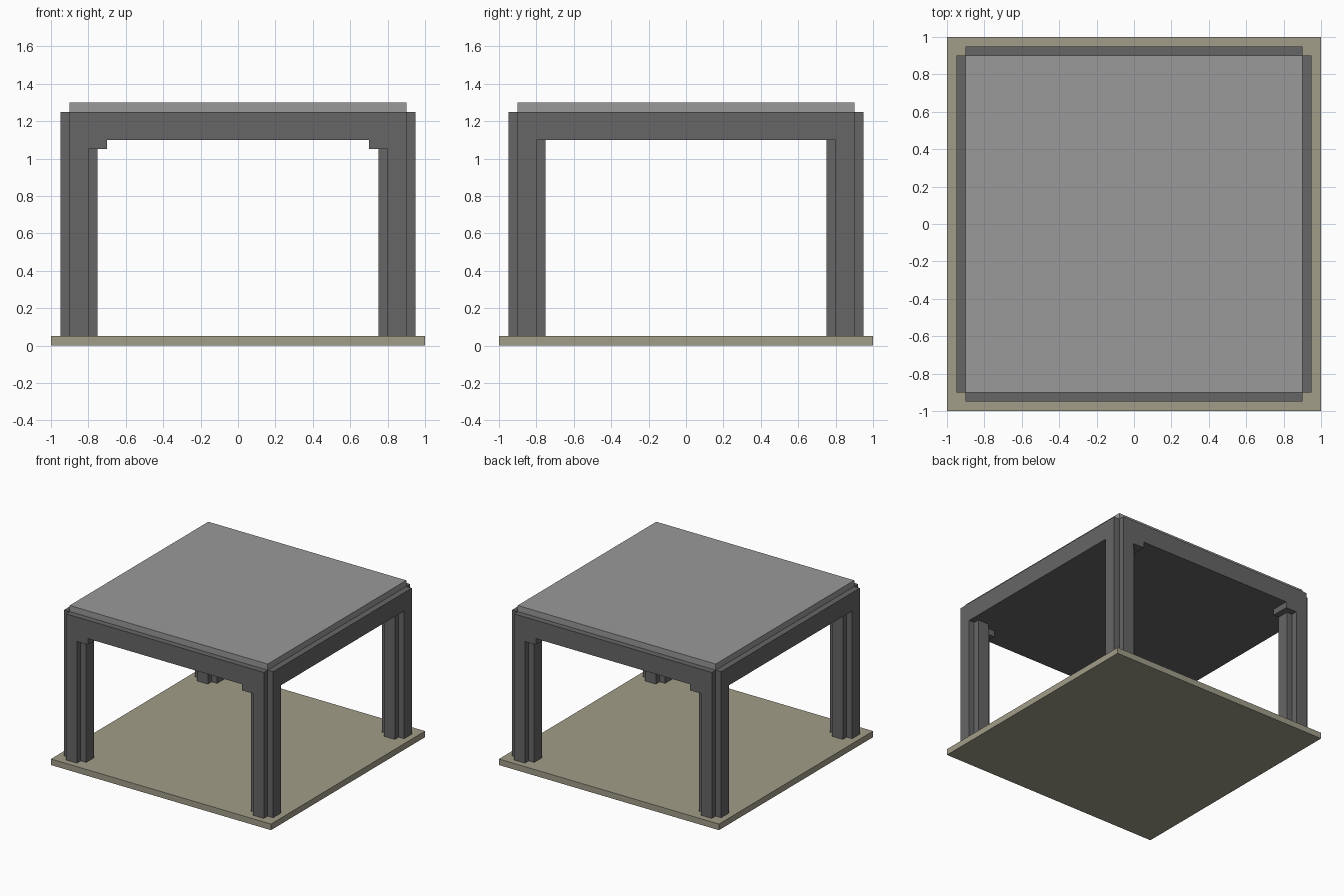
import bpy
import bmesh

if "Cube" in bpy.data.objects:
    bpy.data.objects.remove(bpy.data.objects["Cube"])


def material(name, rgb):
    m = bpy.data.materials.new(name)
    m.diffuse_color = (*rgb, 1.0)
    m.use_nodes = True
    m.node_tree.nodes["Principled BSDF"].inputs["Base Color"].default_value = m.diffuse_color
    return m


DARK = material("dark grey", (0.133, 0.133, 0.133))
LIGHT = material("light grey", (0.319, 0.319, 0.319))
STONE = material("stone beige", (0.356, 0.337, 0.250))


def prism(name, outline, z0, z1, mat):
    """Extrude a flat xy outline from z0 to z1."""
    bm = bmesh.new()
    face = bm.faces.new([bm.verts.new((x, y, z0)) for x, y in outline])
    top = bmesh.ops.extrude_face_region(bm, geom=[face])["geom"]
    verts = [v for v in top if isinstance(v, bmesh.types.BMVert)]
    bmesh.ops.translate(bm, verts=verts, vec=(0, 0, z1 - z0))
    bmesh.ops.recalc_face_normals(bm, faces=bm.faces)
    mesh = bpy.data.meshes.new(name)
    bm.to_mesh(mesh)
    bm.free()
    mesh.materials.append(mat)
    obj = bpy.data.objects.new(name, mesh)
    bpy.context.collection.objects.link(obj)
    return obj


def rect(x0, x1, y0, y1):
    return [(x0, y0), (x1, y0), (x1, y1), (x0, y1)]


def plus(cx, cy, long, short):
    """Square outline with notched corners."""
    a, b = long, short
    pts = [(a, -b), (a, b), (b, b), (b, a), (-b, a), (-b, b),
           (-a, b), (-a, -b), (-b, -b), (-b, -a), (b, -a), (b, -b)]
    return [(cx + x, cy + y) for x, y in pts]


# Base plate, dark ceiling slab with notched corners, thin roof panel
prism("base_plate", rect(-1, 1, -1, 1), 0, 0.05, STONE)
prism("ceiling_slab", plus(0, 0, 0.95, 0.9), 1.1, 1.25, DARK)
prism("roof_panel", rect(-0.9, 0.9, -0.9, 0.9), 1.25, 1.3, LIGHT)

# Cross-shaped columns with a small bracket on the inner x side
for sx, side in ((-1, "left"), (1, "right")):
    for sy, end in ((-1, "front"), (1, "back")):
        prism(f"{end}_{side}_column", plus(sx * 0.85, sy * 0.85, 0.1, 0.05),
              0.05, 1.1, DARK)
        xs = sorted((sx * 0.7, sx * 0.8))
        ys = sorted((sy * 0.8, sy * 0.95))
        prism(f"{end}_{side}_bracket", rect(*xs, *ys), 1.05, 1.1, DARK)
